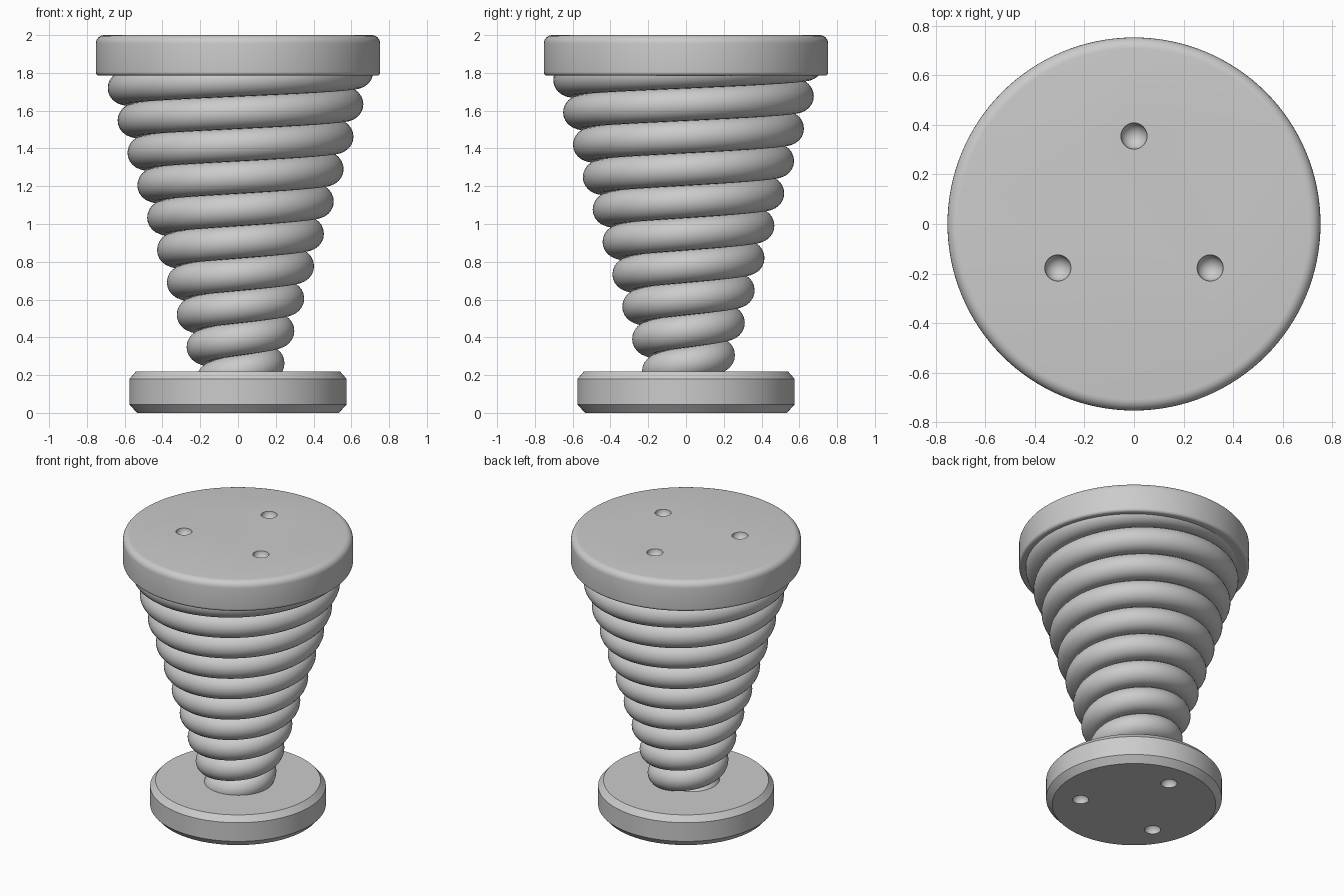
import bpy, bmesh, math
from mathutils import Vector

if "Cube" in bpy.data.objects:
    bpy.data.objects.remove(bpy.data.objects["Cube"])

grey = bpy.data.materials.new("plain grey")
grey.use_nodes = True
colour = (0.6, 0.6, 0.6, 1)
grey.diffuse_color = colour
grey.node_tree.nodes["Principled BSDF"].inputs["Base Color"].default_value = colour


def finish(name, bm):
    """Turn a bmesh into a named grey object in the scene."""
    bmesh.ops.recalc_face_normals(bm, faces=bm.faces[:])
    mesh = bpy.data.meshes.new(name)
    bm.to_mesh(mesh)
    bm.free()
    obj = bpy.data.objects.new(name, mesh)
    obj.data.materials.append(grey)
    bpy.context.collection.objects.link(obj)
    return obj


def smooth(obj, angle):
    bpy.ops.object.select_all(action="DESELECT")
    obj.select_set(True)
    bpy.context.view_layer.objects.active = obj
    bpy.ops.object.shade_smooth_by_angle(angle=math.radians(angle))


def disc(name, profile, sides=128):
    """Spin a rim profile of (radius, height) into a closed disc."""
    bm = bmesh.new()
    rings = [[bm.verts.new((r * math.cos(a), r * math.sin(a), z))
              for a in (2 * math.pi * i / sides for i in range(sides))]
             for r, z in profile]
    for low, high in zip(rings, rings[1:]):
        for i in range(sides):
            j = (i + 1) % sides
            bm.faces.new((low[i], low[j], high[j], high[i]))
    bm.faces.new(rings[0])
    bm.faces.new(rings[-1])
    return finish(name, bm)


def drill_dimples(obj, z):
    """Cut three round screw dimples into the face at height z."""
    bm = bmesh.new()
    for degrees in (90, 210, 330):
        a = math.radians(degrees)
        ball = bmesh.ops.create_uvsphere(bm, u_segments=32, v_segments=16, radius=0.053)
        bmesh.ops.translate(bm, verts=ball["verts"],
                            vec=(0.355 * math.cos(a), 0.355 * math.sin(a), z))
    cutter = finish(obj.name + "_dimple_cutter", bm)
    cutter.hide_render = True
    cut = obj.modifiers.new("dimples", "BOOLEAN")
    cut.operation = "DIFFERENCE"
    cut.solver = "EXACT"
    cut.object = cutter
    bpy.context.view_layer.objects.active = obj
    bpy.ops.object.modifier_apply(modifier=cut.name)
    bpy.data.objects.remove(cutter)


def fillet(radius, z, size, start, steps=6):
    """Quarter-round rim points around a corner centre."""
    return [(radius + size * math.cos(a), z + size * math.sin(a))
            for a in (start + math.pi / 2 * i / steps for i in range(steps + 1))]


# Chamfered base
base = disc("base", [(0.535, 0), (0.575, 0.045), (0.575, 0.18), (0.54, 0.22)])
drill_dimples(base, 0)
smooth(base, 30)

# Rounded top plate
rim = fillet(0.733, 1.805, 0.02, -math.pi / 2) + fillet(0.708, 1.955, 0.045, 0)
top_plate = disc("top_plate", rim)
drill_dimples(top_plate, 2)
smooth(top_plate, 30)

# Widening spring, swept as a round wire along a conical helix
WIRE, PITCH, GROWTH = 0.088, 0.1715, 0.0522
PER_TURN, WIRE_SIDES = 72, 24
bm = bmesh.new()
rings = []
for step in range(int(-0.75 * PER_TURN), int(9.5 * PER_TURN) + 1):
    turn = step / PER_TURN
    a = 2 * math.pi * turn
    outward = Vector((math.cos(a), math.sin(a), 0))
    centre = outward * (0.158 + GROWTH * turn) + Vector((0, 0, 0.262 + PITCH * turn))
    rings.append([bm.verts.new(centre + WIRE * (outward * math.cos(b) + Vector((0, 0, math.sin(b)))))
                  for b in (2 * math.pi * k / WIRE_SIDES for k in range(WIRE_SIDES))])
for low, high in zip(rings, rings[1:]):
    for k in range(WIRE_SIDES):
        n = (k + 1) % WIRE_SIDES
        bm.faces.new((low[k], low[n], high[n], high[k]))
bm.faces.new(rings[0])
bm.faces.new(rings[-1])
spring = finish("spring", bm)
smooth(spring, 40)
